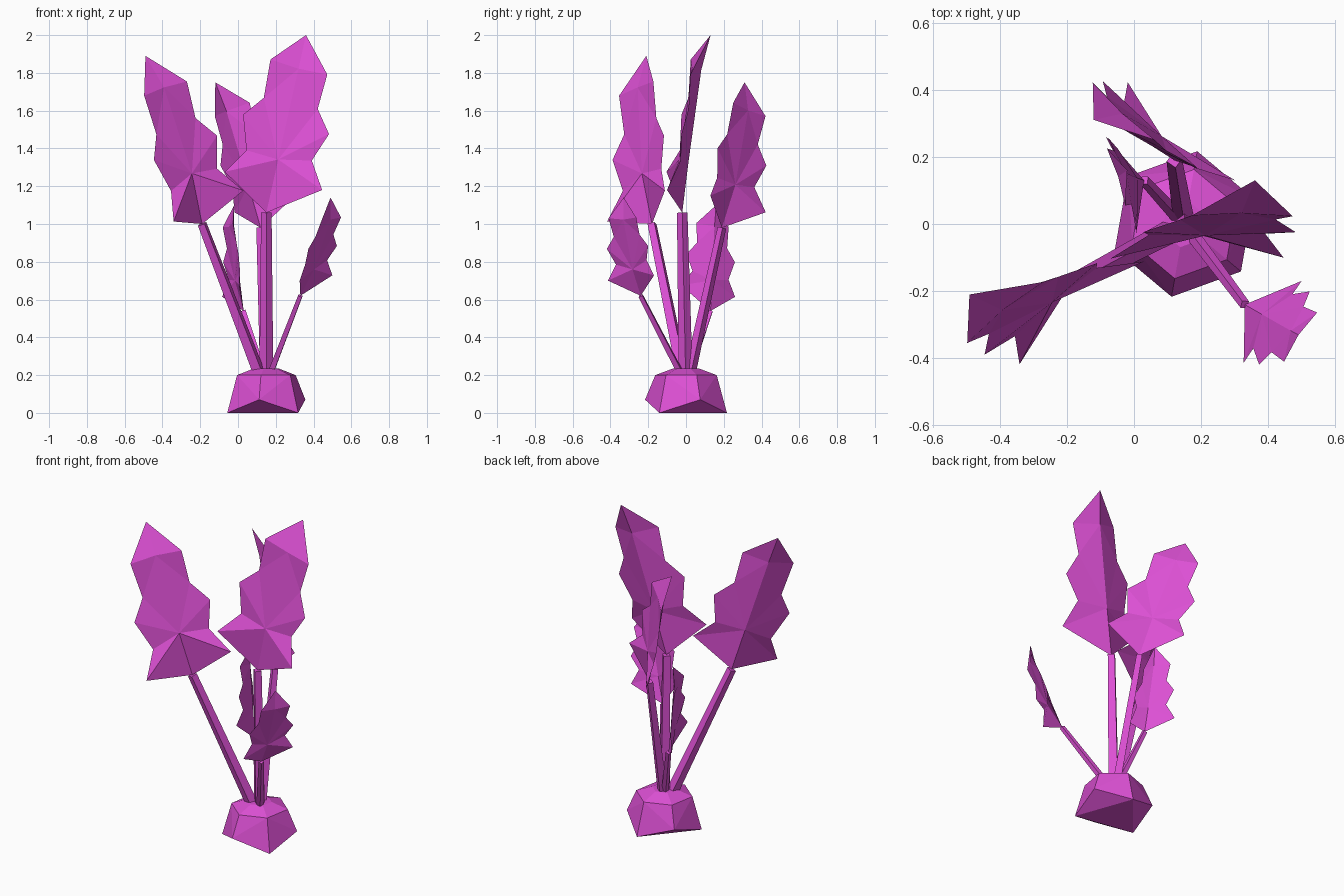
import bpy
import bmesh
from math import cos, sin, radians
from mathutils import Matrix, Vector

default_cube = bpy.data.objects.get("Cube")
if default_cube:
    bpy.data.objects.remove(default_cube, do_unlink=True)

# Single flat colour for the whole plant
colour = (0.72, 0.08, 0.66, 1)
magenta = bpy.data.materials.new("plant_magenta")
magenta.use_nodes = True
magenta.diffuse_color = colour
for node in magenta.node_tree.nodes:
    if node.type == "BSDF_PRINCIPLED":
        node.inputs["Base Color"].default_value = colour

# Middle of the bulb, where all the stalks meet
heart = Vector((0.15, 0, 0.2))

# Jagged edge of every blade, from stalk to tip, in blade lengths:
# distance along the blade, distance out from the midrib, lift off the keel
jagged_edge = [
    (0.17, 0.27, 0.11),
    (0.32, 0.18, 0.06),
    (0.49, 0.24, 0.08),
    (0.61, 0.15, 0.06),
    (0.81, 0.16, 0.08),
]
left_edge_drop = 0.08


def finish(bm, name):
    """Turn a bmesh into a flat shaded object in the scene."""
    bmesh.ops.recalc_face_normals(bm, faces=bm.faces)
    mesh = bpy.data.meshes.new(name)
    bm.to_mesh(mesh)
    bm.free()
    mesh.materials.append(magenta)
    obj = bpy.data.objects.new(name, mesh)
    bpy.context.collection.objects.link(obj)
    return obj


def build_stem(name, end, thickness):
    """Straight, tapered, four-sided stalk from the bulb to a blade."""
    foot = heart.lerp(end, 0.1)
    foot.z = heart.z
    direction = end - foot
    turn = direction.to_track_quat("Z", "Y").to_matrix().to_4x4()
    place = Matrix.Translation((foot + end) / 2) @ turn
    bm = bmesh.new()
    bmesh.ops.create_cone(
        bm,
        cap_ends=True,
        segments=4,
        radius1=thickness,
        radius2=thickness * 0.75,
        depth=direction.length,
        matrix=place,
    )
    finish(bm, name)


def build_blade(name, base, tip, yaw, roll, slide):
    """Jagged blade with a folded face and a slightly bowed keel on its back."""
    along = tip - base
    length = along.length
    side = Vector((cos(radians(yaw)), sin(radians(yaw)), 0))
    side.z = -side.dot(along) / along.z
    side.normalize()
    front = side.cross(along).normalized()
    side.rotate(Matrix.Rotation(radians(-roll), 3, front))
    bm = bmesh.new()

    def corner(distance, out, lift):
        offset = side * out + front * lift
        return bm.verts.new(base + along * distance + offset * length)

    bottom = corner(0, 0, 0)
    top = corner(1, 0, 0)
    front_rib = corner(0.29, 0, 0.06), corner(0.8, 0, 0.07)
    back_rib = corner(0.29, 0, 0.01), corner(0.8, 0, 0.02)

    for direction in (1, -1):
        rim = [bottom]
        for distance, out, lift in jagged_edge:
            shift = slide if direction > 0 else slide - left_edge_drop
            distance += shift * (1 - distance)
            rim.append(corner(distance, out * direction, lift))
        rim.append(top)
        # Lower part fans out from the hub, upper part from the second rib point
        middle = 4
        for hub, upper in (front_rib, back_rib):
            for i in range(len(rim) - 1):
                centre = hub if i < middle else upper
                bm.faces.new((centre, rim[i], rim[i + 1]))
            bm.faces.new((hub, rim[middle], upper))
    finish(bm, name)


def build_bulb(name, sides, rings):
    """Faceted bulb from stacked polygon rings of height, radius and wobble."""
    bm = bmesh.new()
    for height, radius, wobble in rings:
        for k in range(sides):
            angle = radians(20 + 360 * k / sides)
            x = heart.x + radius * cos(angle)
            y = heart.y + radius * sin(angle)
            z = height + wobble * (-1) ** k
            bm.verts.new((x, y, z))
    hull = bmesh.ops.convex_hull(bm, input=bm.verts)
    bmesh.ops.delete(bm, geom=hull["geom_interior"], context="VERTS")
    finish(bm, name)


def build_leaf(name, base, tip, yaw, roll=0, slide=0):
    """One leaf: a stalk and its blade, turned by yaw and tilted by roll degrees."""
    base = Vector(base)
    tip = Vector(tip)
    thickness = (tip - base).length * 0.038
    build_stem(name + "_stem", base, thickness)
    build_blade(name + "_blade", base, tip, yaw, roll, slide)


build_bulb("bulb", sides=6, rings=[(0.035, 0.22, 0.035), (0.2, 0.165, 0), (0.235, 0.07, 0)])

# Three tall leaves and two small ones
build_leaf("right_leaf", base=(-0.19, -0.18, 1), tip=(-0.49, -0.21, 1.89), yaw=39, roll=4, slide=-0.06)
build_leaf("middle_leaf", base=(0.15, -0.02, 1.06), tip=(0.36, 0.13, 2), yaw=0, roll=5, slide=0.03)
build_leaf("back_leaf", base=(0.12, 0.19, 0.98), tip=(-0.12, 0.31, 1.75), yaw=137, slide=0.02)
build_leaf("left_leaf", base=(0.33, -0.24, 0.62), tip=(0.49, -0.33, 1.14), yaw=57, slide=0.1)
build_leaf("small_leaf", base=(0.03, 0.13, 0.54), tip=(-0.02, 0.16, 1.1), yaw=-72, slide=0.07)
